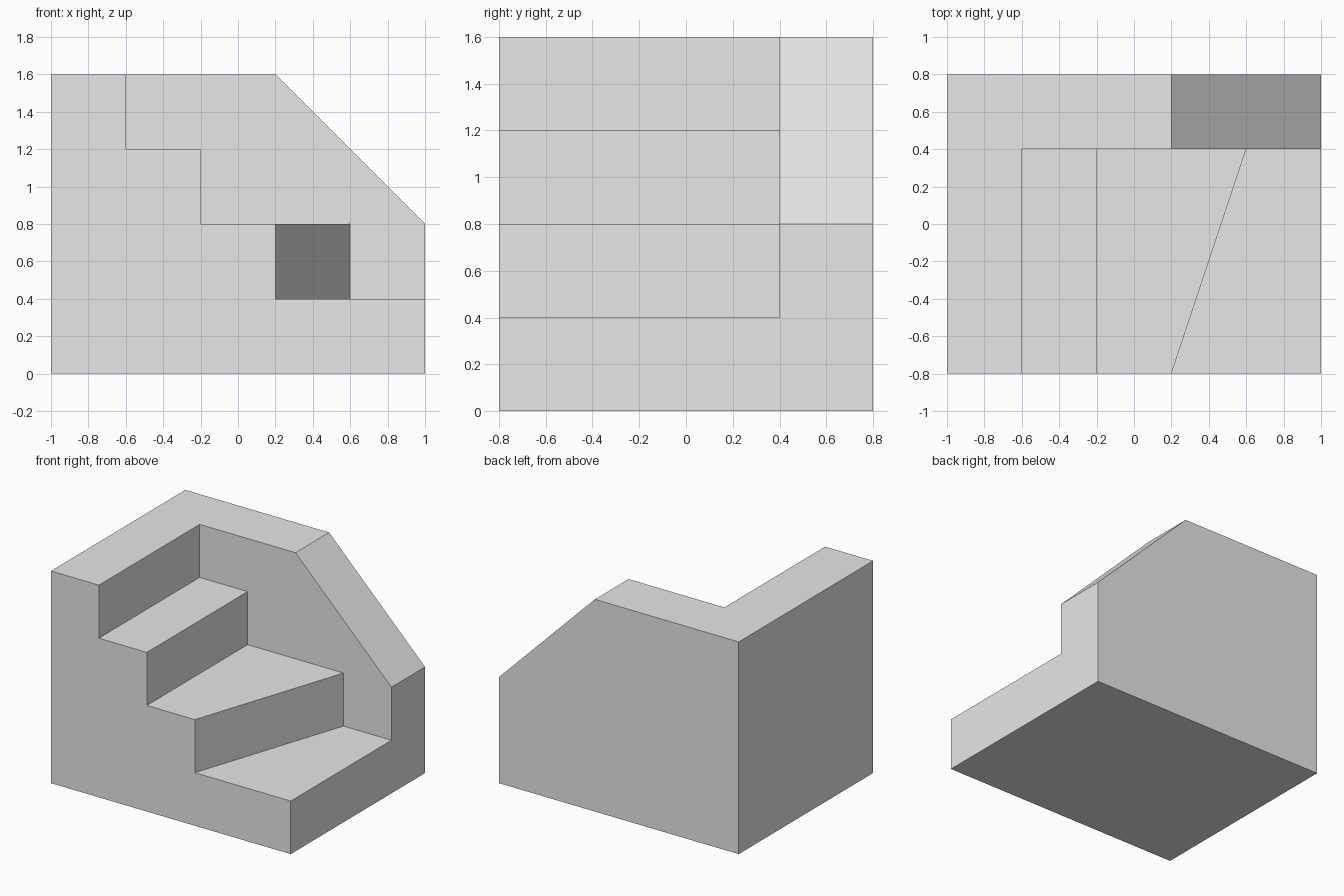
import bpy
import bmesh
from mathutils import Vector

cube = bpy.data.objects.get("Cube")
if cube:
    bpy.data.objects.remove(cube, do_unlink=True)

# One plain grey for the whole block
grey = bpy.data.materials.new("light grey")
grey.use_nodes = True
grey.diffuse_color = (0.8, 0.8, 0.8, 1)
grey.node_tree.nodes["Principled BSDF"].inputs["Base Color"].default_value = (0.8, 0.8, 0.8, 1)


def prism(name, outline, sweep):
    """Solid made by sweeping a flat outline along a vector."""
    bm = bmesh.new()
    base = bm.faces.new([bm.verts.new(p) for p in outline])
    swept = bmesh.ops.extrude_face_region(bm, geom=[base], use_keep_orig=True)
    verts = [v for v in swept["geom"] if isinstance(v, bmesh.types.BMVert)]
    bmesh.ops.translate(bm, verts=verts, vec=Vector(sweep))
    bmesh.ops.recalc_face_normals(bm, faces=bm.faces)
    mesh = bpy.data.meshes.new(name)
    bm.to_mesh(mesh)
    bm.free()
    mesh.materials.append(grey)
    obj = bpy.data.objects.new(name, mesh)
    bpy.context.collection.objects.link(obj)
    return obj


# Block with a sloping top right corner
profile = [(-1, 0), (1, 0), (1, 0.8), (0.2, 1.6), (-1, 1.6)]
stairs = prism("stair_block", [(x, -0.8, z) for x, z in profile], (0, 1.6, 0))

# Treads: height, riser x at the front, riser x at the back wall
front, wall, outside = -0.8, 0.4, 1.2
treads = [(1.2, -0.6, -0.6), (0.8, -0.2, -0.2), (0.4, 0.2, 0.6)]
cutters = []
for height, x_front, x_wall in treads:
    # Carry the riser line a little past the front face
    x_start = x_front - (x_wall - x_front) / 6
    outline = [(x_start, front - 0.2), (outside, front - 0.2), (outside, wall), (x_wall, wall)]
    cutter = prism("tread_cutter", [(x, y, height) for x, y in outline], (0, 0, 2 - height))
    cutter.hide_render = True
    cut = stairs.modifiers.new("cut_tread", "BOOLEAN")
    cut.operation = "DIFFERENCE"
    cut.solver = "EXACT"
    cut.object = cutter
    cutters.append(cutter)

# Bake the cuts and drop the cutters
bpy.context.view_layer.update()
graph = bpy.context.evaluated_depsgraph_get()
carved = bpy.data.meshes.new_from_object(stairs.evaluated_get(graph))
stairs.modifiers.clear()
stairs.data = carved
for cutter in cutters:
    bpy.data.objects.remove(cutter, do_unlink=True)

# Merge leftover seams in flat faces
bm = bmesh.new()
bm.from_mesh(carved)
bmesh.ops.remove_doubles(bm, verts=bm.verts, dist=0.0001)
bmesh.ops.dissolve_limit(bm, angle_limit=0.01, verts=bm.verts, edges=bm.edges)
bm.to_mesh(carved)
bm.free()
